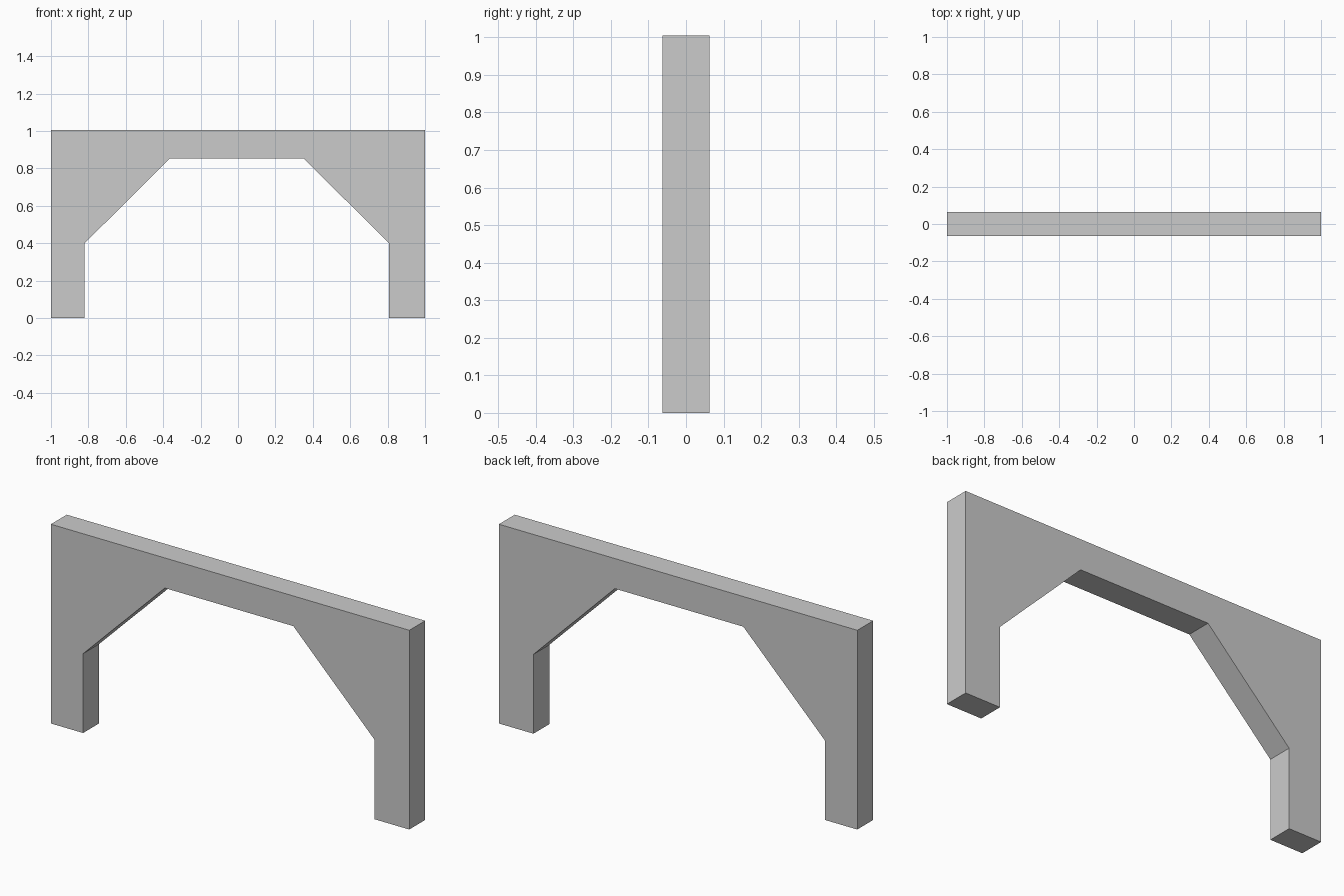
import bpy, bmesh

if "Cube" in bpy.data.objects:
    bpy.data.objects.remove(bpy.data.objects["Cube"])

HALF_DEPTH = 0.063
TOP = 1.005


def material(name, v):
    m = bpy.data.materials.new(name)
    m.diffuse_color = (v, v, v, 1)
    m.use_nodes = True
    m.node_tree.nodes["Principled BSDF"].inputs["Base Color"].default_value = m.diffuse_color
    return m


# Front outline pieces: post, corner stripe, lintel, corner stripe, post
left_stripe = [(-1, .952), (-.63, .589), (-.572, .646), (-.94, TOP), (-1, TOP)]
right_stripe = [(1, .952), (1, TOP), (.936, TOP), (.572, .634), (.631, .576)]
left_post = [(-1, 0), (-.82, 0), (-.82, .4), (-.63, .589), (-1, .952)]
right_post = [(.807, 0), (1, 0), (1, .952), (.631, .576), (.807, .4)]
lintel = [(-.572, .646), (-.364, .853), (.353, .853), (.572, .634),
          (.936, TOP), (-.94, TOP)]

bm = bmesh.new()
verts = {}


def vert(p):
    if p not in verts:
        verts[p] = bm.verts.new((p[0], -HALF_DEPTH, p[1]))
    return verts[p]


# Flat front, with the stripes marked as the second material
for piece in (left_post, left_stripe, lintel, right_stripe, right_post):
    face = bm.faces.new([vert(p) for p in piece])
    face.material_index = int(piece in (left_stripe, right_stripe))

# Back copy of the front, joined by plain side walls
front = list(bm.faces)
result = bmesh.ops.extrude_face_region(bm, geom=front, use_keep_orig=True)
moved = [g for g in result["geom"] if isinstance(g, bmesh.types.BMVert)]
bmesh.ops.translate(bm, vec=(0, 2 * HALF_DEPTH, 0), verts=moved)
bm.normal_update()
for face in bm.faces:
    if abs(face.normal.y) < 0.5:
        face.material_index = 0
bmesh.ops.recalc_face_normals(bm, faces=bm.faces)

mesh = bpy.data.meshes.new("arch_frame")
bm.to_mesh(mesh)
bm.free()
mesh.materials.append(material("frame_grey", 0.55))
mesh.materials.append(material("stripe_light_grey", 0.8))
arch = bpy.data.objects.new("arch_frame", mesh)
bpy.context.collection.objects.link(arch)
